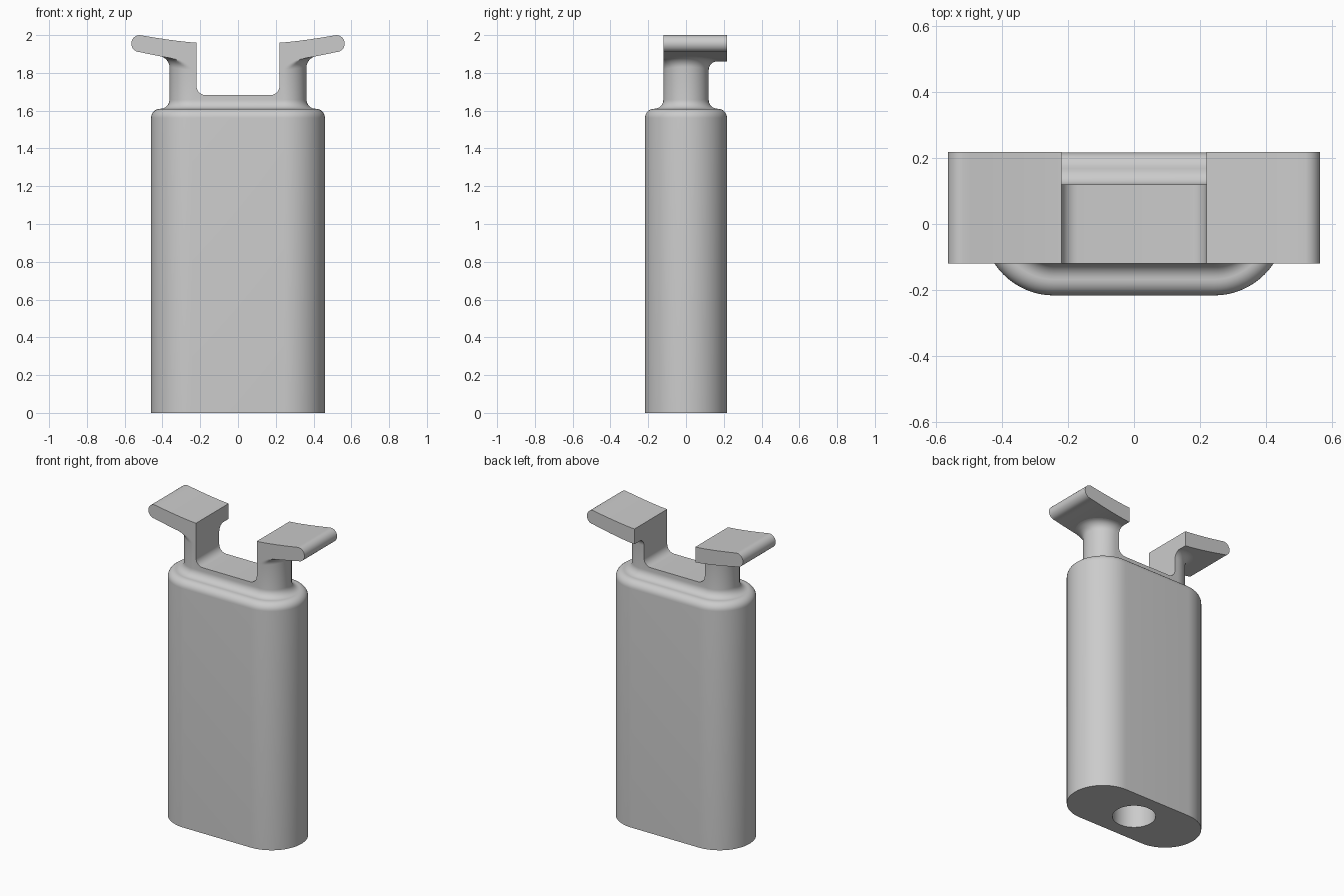
import bpy, bmesh, math

if "Cube" in bpy.data.objects:
    bpy.data.objects.remove(bpy.data.objects["Cube"])

grey = bpy.data.materials.new("light grey")
grey.use_nodes = True
grey.diffuse_color = (0.6, 0.6, 0.6, 1)
grey.node_tree.nodes["Principled BSDF"].inputs["Base Color"].default_value = (0.6, 0.6, 0.6, 1)

N = 32                     # segments in each rounded end
CENTRE = 0.243             # centre of the rounded ends
BODY_R, NECK_R, FILLET = 0.217, 0.12, 0.048
GAP, FLOOR = 0.22, 1.682   # half width and floor of the slot
FRONT, BACK = -0.12, 0.218


def finish(name, bm):
    bmesh.ops.recalc_face_normals(bm, faces=bm.faces)
    mesh = bpy.data.meshes.new(name)
    bm.to_mesh(mesh)
    bm.free()
    obj = bpy.data.objects.new(name, mesh)
    bpy.context.collection.objects.link(obj)
    mesh.materials.append(grey)
    return obj


def activate(obj):
    bpy.ops.object.select_all(action="DESELECT")
    obj.select_set(True)
    bpy.context.view_layer.objects.active = obj


def smooth(obj):
    activate(obj)
    bpy.ops.object.shade_smooth_by_angle(angle=math.radians(30))


def extrude_y(name, profile, y0, y1):
    bm = bmesh.new()
    face = bm.faces.new([bm.verts.new((x, y0, z)) for x, z in profile])
    out = bmesh.ops.extrude_face_region(bm, geom=[face])["geom"]
    moved = [v for v in out if isinstance(v, bmesh.types.BMVert)]
    bmesh.ops.translate(bm, verts=moved, vec=(0, y1 - y0, 0))
    return finish(name, bm)


def arc(cx, cz, r, a0, a1, steps=10):
    angles = [math.radians(a0 + (a1 - a0) * i / steps) for i in range(steps + 1)]
    return [(cx + r * math.cos(a), cz + r * math.sin(a)) for a in angles]


def rise(x):
    return max(0, (abs(x) - GAP) / 0.3) ** 1.3


def underside(x):
    return 1.86 + 0.05 * rise(x)


def outline(radius):
    pts = []
    for side in (1, -1):
        for k in range(N + 1):
            a = math.pi * (k / N - 0.5)
            pts.append((side * (CENTRE + radius * math.cos(a)), side * radius * math.sin(a)))
    return pts


# Body, shoulder and neck lofted as one solid
rings = [[(x, y, 0) for x, y in outline(BODY_R)]]
shoulder = arc(BODY_R - FILLET, 1.61 - FILLET, FILLET, 0, 90, 8)
shoulder += arc(NECK_R + FILLET, 1.61 + FILLET, FILLET, 270, 180, 8)
for r, z in shoulder:
    rings.append([(x, y, z) for x, y in outline(r)])
# Flare under the arms, trimmed flush at the front
for r, drop in arc(NECK_R + FILLET, -FILLET, FILLET, 180, 90, 8):
    rings.append([(x, max(y, FRONT), underside(x) + drop) for x, y in outline(r)])

bm = bmesh.new()
loops = [[bm.verts.new(p) for p in ring] for ring in rings]
count = len(loops[0])
for low, high in zip(loops, loops[1:]):
    for i in range(count):
        j = (i + 1) % count
        bm.faces.new((low[i], low[j], high[j], high[i]))
bm.faces.new(loops[0][::-1])
top = loops[-1]
for start in (0, N + 1):
    for k in range(N // 2):
        ids = (k, k + 1, N - k - 1, N - k)
        bm.faces.new([top[start + i] for i in dict.fromkeys(ids)])
bm.faces.new((top[0], top[N], top[N + 1], top[-1]))
body = finish("body", bm)

# Slot between the arms and round socket in the base
slot = [(-GAP, 2.3)] + arc(-GAP + 0.05, FLOOR + 0.05, 0.05, 180, 270)
slot += arc(GAP - 0.05, FLOOR + 0.05, 0.05, 270, 360) + [(GAP, 2.3)]
slot_cutter = extrude_y("slot_cutter", slot, -0.5, 0.5)
bm = bmesh.new()
bmesh.ops.create_cone(bm, cap_ends=True, segments=48, radius1=0.13, radius2=0.13, depth=1.6)
socket_cutter = finish("socket_cutter", bm)
for cutter in (slot_cutter, socket_cutter):
    cutter.hide_render = True
    mod = body.modifiers.new("cut", "BOOLEAN")
    mod.operation, mod.solver, mod.object = "DIFFERENCE", "EXACT", cutter
    activate(body)
    bpy.ops.object.modifier_apply(modifier=mod.name)
    bpy.data.objects.remove(cutter)
smooth(body)

# Outward curving arms with rounded tips
xs = [GAP + 0.3 * i / 12 for i in range(12)]
arm = [(x, underside(x)) for x in xs]
arm += arc(0.52, 1.955, 0.045, -90, 90, 14)
arm += [(x, 1.96 + 0.04 * rise(x)) for x in reversed(xs)]
for name, side in (("left_arm", 1), ("right_arm", -1)):
    smooth(extrude_y(name, [(side * x, z) for x, z in arm], FRONT, BACK))
